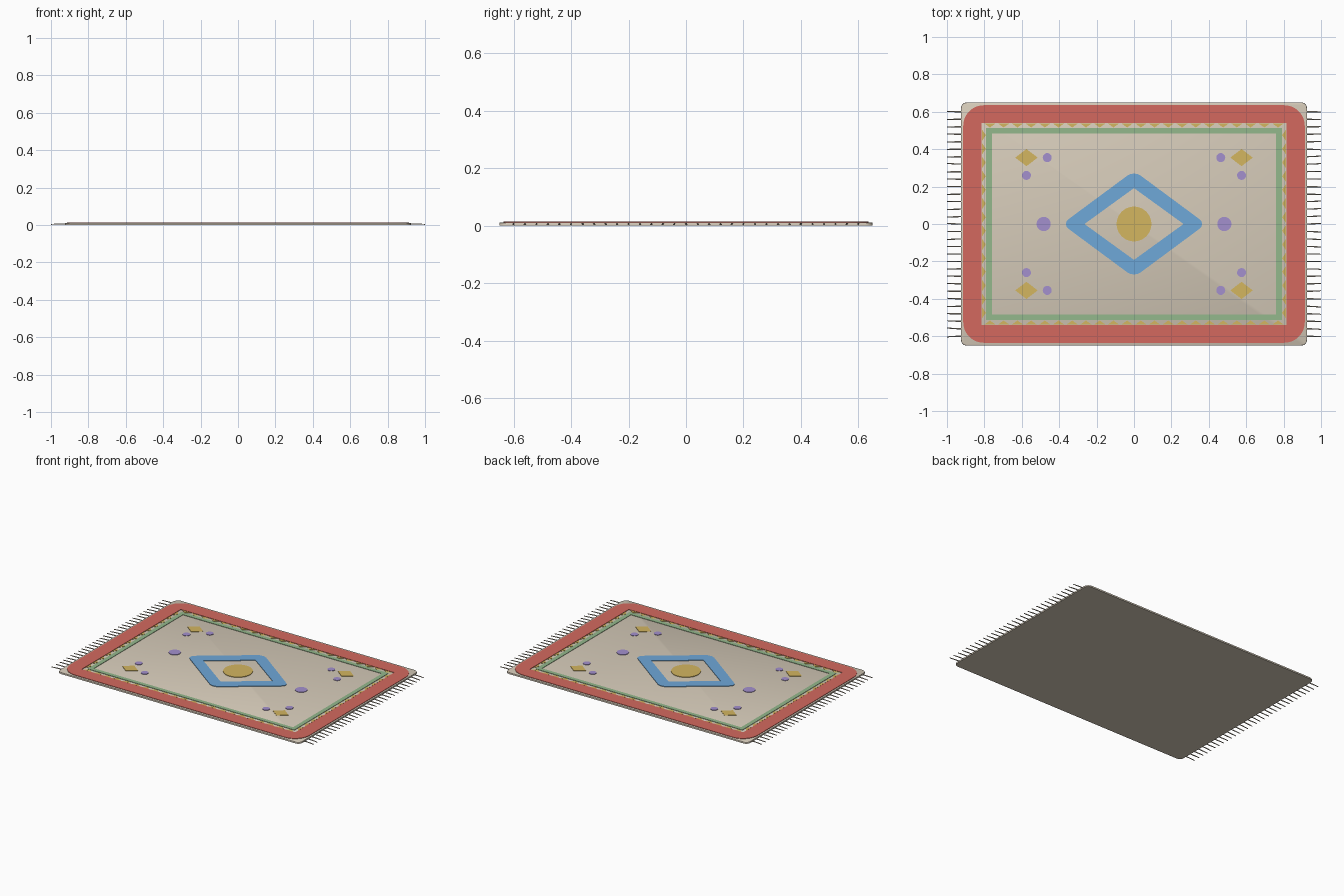
import bpy, bmesh, math, random
from mathutils import Vector

if "Cube" in bpy.data.objects:
    bpy.data.objects.remove(bpy.data.objects["Cube"])

random.seed(4)
BASE_TOP = 0.0105


def mat(name, r, g, b):
    m = bpy.data.materials.new(name)
    lin = [((c / 255 + 0.055) / 1.055) ** 2.4 for c in (r, g, b)]
    m.diffuse_color = (*lin, 1)
    m.use_nodes = True
    m.node_tree.nodes["Principled BSDF"].inputs["Base Color"].default_value = m.diffuse_color
    return m


CREAM = mat("cream wool", 216, 205, 187)
RED = mat("red wool", 211, 105, 95)
GREEN = mat("green wool", 148, 184, 140)
BLUE = mat("blue wool", 110, 168, 216)
GOLD = mat("gold wool", 212, 182, 96)
PURPLE = mat("purple wool", 164, 144, 206)


def finish(name, bm, material):
    bmesh.ops.recalc_face_normals(bm, faces=bm.faces)
    me = bpy.data.meshes.new(name)
    bm.to_mesh(me)
    bm.free()
    ob = bpy.data.objects.new(name, me)
    me.materials.append(material)
    bpy.context.collection.objects.link(ob)
    return ob


def rounded(corners, cut, n=8):
    """Outline with each corner replaced by a smooth arc starting 'cut' away."""
    out = []
    for i, c in enumerate(corners):
        c = Vector(c)
        a = c + (Vector(corners[i - 1]) - c).normalized() * cut
        b = c + (Vector(corners[(i + 1) % len(corners)]) - c).normalized() * cut
        w = math.sqrt(0.5)
        for k in range(n + 1):
            t = k / n
            p, q, r = (1 - t) ** 2, 2 * t * (1 - t) * w, t * t
            out.append((a * p + c * q + b * r) / (p + q + r))
    return out


def rect(hx, hy, cut):
    return rounded([(hx, hy), (-hx, hy), (-hx, -hy), (hx, -hy)], cut)


def diamond(hx, hy, cx=0, cy=0):
    return [(cx + hx, cy), (cx, cy + hy), (cx - hx, cy), (cx, cy - hy)]


def circle(r, cx, cy, n=28):
    return [(cx + r * math.cos(2 * math.pi * k / n),
             cy + r * math.sin(2 * math.pi * k / n)) for k in range(n)]


def add_plate(bm, pts, z0, z1):
    lo = [bm.verts.new((p[0], p[1], z0)) for p in pts]
    hi = [bm.verts.new((p[0], p[1], z1)) for p in pts]
    bm.faces.new(lo[::-1])
    bm.faces.new(hi)
    for i in range(len(pts)):
        bm.faces.new((lo[i - 1], lo[i], hi[i], hi[i - 1]))


def plates(name, outlines, material, z1):
    bm = bmesh.new()
    for pts in outlines:
        add_plate(bm, pts, BASE_TOP - 0.002, z1)
    return finish(name, bm, material)


def ring(name, outer, inner, material, z1):
    """Flat band between two outlines with the same point count."""
    z0 = BASE_TOP - 0.002
    bm = bmesh.new()
    loops = [[bm.verts.new((p[0], p[1], z)) for p in pts]
             for pts, z in ((outer, z0), (outer, z1), (inner, z1), (inner, z0))]
    for j in range(4):
        a, b = loops[j], loops[(j + 1) % 4]
        for i in range(len(a)):
            bm.faces.new((a[i - 1], a[i], b[i], b[i - 1]))
    return finish(name, bm, material)


# Rug body with softened upper rim
bm = bmesh.new()
add_plate(bm, rect(0.925, 0.65, 0.03), 0, BASE_TOP)
rim = [e for e in bm.edges if all(v.co.z > 0.005 for v in e.verts)]
bmesh.ops.bevel(bm, geom=rim, offset=0.004, segments=2, affect='EDGES', profile=0.5)
finish("rug_body", bm, CREAM)

# Border bands
ring("red_border", rect(0.913, 0.635, 0.11), rect(0.815, 0.54, 0.002), RED, 0.0135)
ring("green_border", rect(0.79, 0.514, 0.002), rect(0.76, 0.485, 0.002), GREEN, 0.0130)

# Row of gold triangles between the two bands
tris = []
nx, ny, w = 22, 14, 0.031
for s in (1, -1):
    for i in range(nx):
        x = -0.77 + 1.54 * i / (nx - 1)
        tris.append([(x - w, s * 0.538), (x + w, s * 0.538), (x, s * 0.516)])
    for i in range(ny):
        y = -0.475 + 0.95 * i / (ny - 1)
        tris.append([(s * 0.813, y - w), (s * 0.813, y + w), (s * 0.792, y)])
plates("gold_triangles", tris, GOLD, 0.0125)

# Centre medallion
ring("blue_diamond", rounded(diamond(0.385, 0.285), 0.045),
     rounded(diamond(0.265, 0.192), 0.004), BLUE, 0.0140)
plates("centre_disc", [circle(0.093, 0, 0, 40)], GOLD, 0.0140)

# Corner motifs and dots
signs = [(a, b) for a in (1, -1) for b in (1, -1)]
plates("corner_diamonds", [diamond(0.06, 0.046, a * 0.575, b * 0.355) for a, b in signs],
       GOLD, 0.0135)
dots = [circle(0.038, a * 0.483, 0) for a in (1, -1)]
for a, b in signs:
    dots += [circle(0.024, a * 0.464, b * 0.355), circle(0.024, a * 0.575, b * 0.26)]
plates("purple_dots", dots, PURPLE, 0.0135)

# Fringe strands on both short ends
for side, label in ((1, "right"), (-1, "left")):
    bm = bmesh.new()
    for i in range(31):
        y = -0.6 + 0.04 * i
        dy = random.uniform(-0.004, 0.004)
        prev = None
        for x, z, r, t in ((0.915, 0.006, 0.0035, 0), (0.95, 0.0058, 0.0034, 0.2),
                           (0.98, 0.0045, 0.003, 0.7), (1.0, 0.0035, 0.0025, 1)):
            cur = [bm.verts.new((side * x, y + dy * t + r * math.cos(k * math.pi / 3),
                                 z + r * math.sin(k * math.pi / 3))) for k in range(6)]
            if prev:
                for k in range(6):
                    bm.faces.new((prev[k - 1], prev[k], cur[k], cur[k - 1]))
            else:
                bm.faces.new(cur)
            prev = cur
        bm.faces.new(prev)
    finish("fringe_" + label, bm, CREAM)

# Smooth rounded sides, keep crisp edges
for ob in bpy.context.collection.objects:
    bpy.ops.object.select_all(action='DESELECT')
    ob.select_set(True)
    bpy.context.view_layer.objects.active = ob
    bpy.ops.object.shade_smooth_by_angle(angle=math.radians(35))
